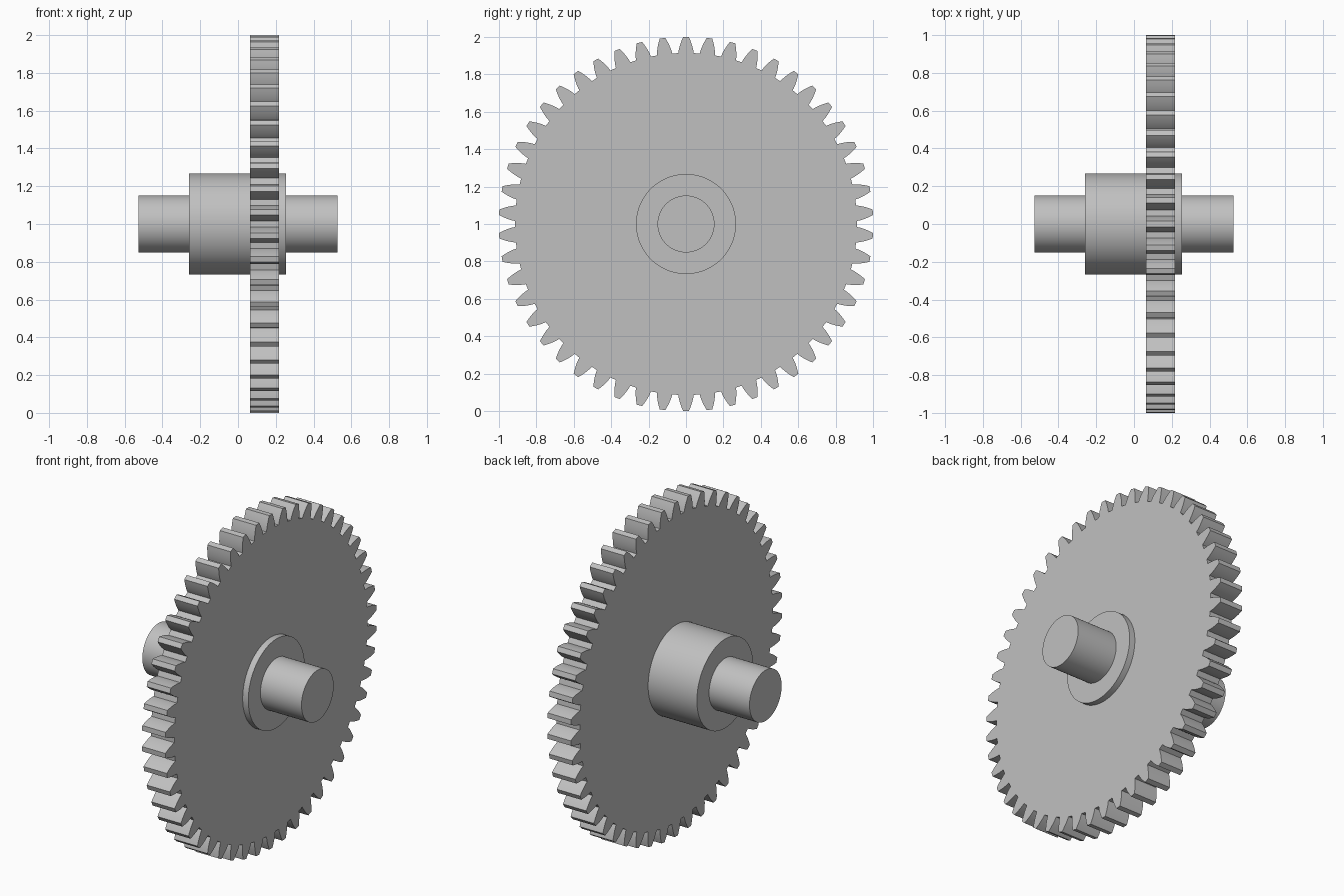
import bpy, bmesh
from math import pi, cos, sin, tan, acos, radians

cube = bpy.data.objects.get("Cube")
if cube:
    bpy.data.objects.remove(cube, do_unlink=True)

CENTRE_Z = 1.0
TEETH = 50
MODULE = 2 / (TEETH + 2)
TIP = 1.0
PITCH = MODULE * TEETH / 2
ROOT = PITCH - 1.25 * MODULE
PRESSURE = radians(20)
BASE = PITCH * cos(PRESSURE)

steel = bpy.data.materials.new("grey steel")
steel.use_nodes = True
colour = (0.53, 0.53, 0.53, 1)
steel.diffuse_color = colour
steel.node_tree.nodes["Principled BSDF"].inputs["Base Color"].default_value = colour


def extrude_along_x(name, outline, x0, x1):
    """Solid made from a closed (radius, angle) outline, spanning x0 to x1."""
    bm = bmesh.new()
    verts = [bm.verts.new((x0, r * sin(a), CENTRE_Z + r * cos(a))) for r, a in outline]
    face = bm.faces.new(verts)
    grown = bmesh.ops.extrude_face_region(bm, geom=[face], use_keep_orig=True)["geom"]
    moved = [g for g in grown if isinstance(g, bmesh.types.BMVert)]
    bmesh.ops.translate(bm, verts=moved, vec=(x1 - x0, 0, 0))
    bmesh.ops.recalc_face_normals(bm, faces=bm.faces[:])
    mesh = bpy.data.meshes.new(name)
    bm.to_mesh(mesh)
    bm.free()
    mesh.materials.append(steel)
    obj = bpy.data.objects.new(name, mesh)
    bpy.context.collection.objects.link(obj)
    bpy.ops.object.select_all(action="DESELECT")
    obj.select_set(True)
    bpy.context.view_layer.objects.active = obj
    bpy.ops.object.shade_smooth_by_angle(angle=radians(25))
    return obj


def circle(radius, sides=96):
    return [(radius, 2 * pi * i / sides) for i in range(sides)]


def half_angle(r):
    """Half the angular thickness of an involute tooth at radius r."""
    a = acos(BASE / r)
    return pi / (2 * TEETH) + (tan(PRESSURE) - PRESSURE) - (tan(a) - a)


# Gear wheel: one involute tooth and one root arc, repeated around the rim
flank_steps = 6
radii = [ROOT + (TIP - ROOT) * i / flank_steps for i in range(flank_steps + 1)]
rim = []
for t in range(TEETH):
    mid = 2 * pi * t / TEETH
    rim += [(r, mid - half_angle(r)) for r in radii]
    rim.append((TIP, mid))
    rim += [(r, mid + half_angle(r)) for r in reversed(radii)]
    rim.append((ROOT, mid + pi / TEETH))
extrude_along_x("gear_wheel", rim, 0.064, 0.218)

# Hub and through shaft
extrude_along_x("hub", circle(0.267), -0.259, 0.255)
extrude_along_x("shaft", circle(0.152), -0.527, 0.527)
